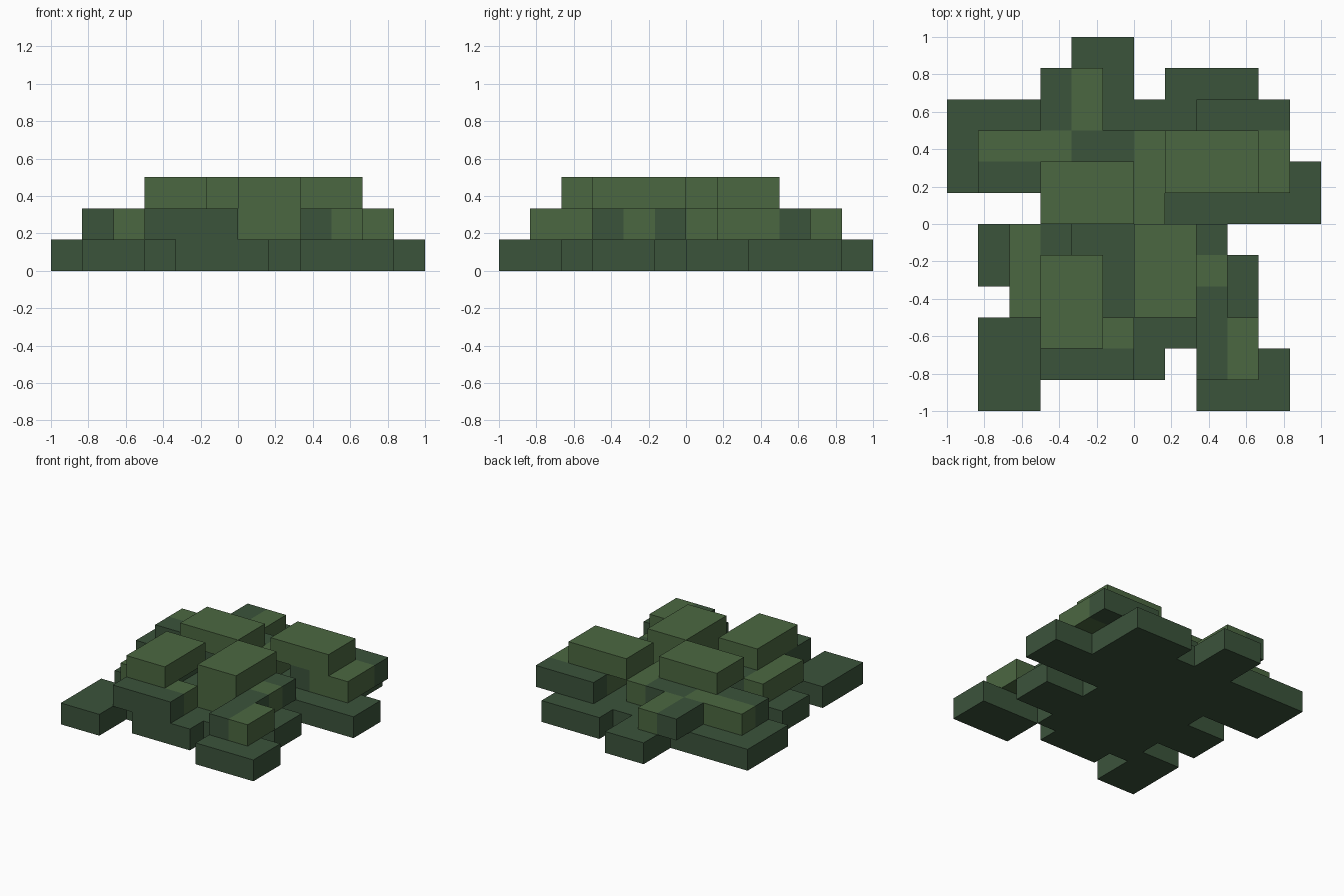
import bpy, bmesh

if "Cube" in bpy.data.objects:
    bpy.data.objects.remove(bpy.data.objects["Cube"])

U = 1 / 6  # edge of one grid cell


def material(name, rgb):
    m = bpy.data.materials.new(name)
    m.diffuse_color = (*rgb, 1)
    m.use_nodes = True
    m.node_tree.nodes["Principled BSDF"].inputs["Base Color"].default_value = m.diffuse_color
    return m


DARK = material("dark_green", (0.044, 0.087, 0.044))
LIGHT = material("light_green", (0.071, 0.137, 0.053))


def box(name, x0, x1, y0, y1, layer, is_light):
    """Box of whole grid cells; each cell is coloured by the rule is_light(x, y, normal)."""
    bm = bmesh.new()
    bmesh.ops.create_cube(bm, size=1)
    for v in bm.verts:
        v.co.x = x0 if v.co.x < 0 else x1
        v.co.y = y0 if v.co.y < 0 else y1
        v.co.z = layer if v.co.z < 0 else layer + 1
    # cut only the two-coloured layer into cells
    if layer == 1:
        for axis, lo, hi in ((0, x0, x1), (1, y0, y1)):
            for k in range(lo + 1, hi):
                co, no = [0, 0, 0], [0, 0, 0]
                co[axis], no[axis] = k, 1
                bmesh.ops.bisect_plane(bm, geom=bm.verts[:] + bm.edges[:] + bm.faces[:],
                                       plane_co=co, plane_no=no)
    bm.normal_update()
    for f in bm.faces:
        p = f.calc_center_median() - f.normal * 0.5  # centre of the cell behind the face
        f.material_index = int(is_light(p.x, p.y, f.normal))
    bmesh.ops.scale(bm, vec=(U, U, U), verts=bm.verts)
    me = bpy.data.meshes.new(name)
    bm.to_mesh(me)
    bm.free()
    me.materials.append(DARK)
    me.materials.append(LIGHT)
    ob = bpy.data.objects.new(name, me)
    bpy.context.collection.objects.link(ob)


# Dark bottom layer: core with blocks jutting out
for name, *r in (
    ("base_core", -3, 2, -4, 4),
    ("base_back_left", -6, -3, 1, 4),
    ("base_back", -2, 0, 4, 6),
    ("base_back_right", 1, 4, 2, 5),
    ("base_right", 2, 6, 0, 2),
    ("base_right_front", 2, 4, -3, -1),
    ("base_front_right", 2, 5, -6, -4),
    ("base_front", -2, 1, -5, -4),
    ("base_front_left", -5, -3, -6, -3),
    ("base_left", -5, -3, -2, 0),
):
    box(name, *r, 0, lambda x, y, n: False)

# Two-coloured middle layer
box("middle_left", -4, -2, -3, 0, 1, lambda x, y, n: x < -3)
box("middle_front", -3, 0, -5, -3, 1, lambda x, y, n: x > -1 and y > -4)
box("middle_centre_right", 0, 3, -3, 0, 1, lambda x, y, n: x < 2 or -2 < y < -1)
box("middle_front_right", 2, 4, -5, -3, 1, lambda x, y, n: x > 3)
box("middle_back", -3, -1, 3, 5, 1, lambda x, y, n: x > -2)
box("middle_back_left", -5, -1, 1, 3, 1, lambda x, y, n: y > 2 and x < -2)
box("middle_centre_back", -1, 1, 0, 3, 1, lambda x, y, n: x > 0)
box("middle_back_right", 2, 5, 1, 4, 1,
    lambda x, y, n: y < 3 and not (x < 3 and n.y < -0.5))

# Light top layer
for name, *r in (
    ("top_back_left", -3, 0, 0, 2),
    ("top_back_right", 1, 4, 1, 3),
    ("top_front_left", -3, -1, -4, -1),
    ("top_front_right", 0, 2, -3, 0),
):
    box(name, *r, 2, lambda x, y, n: True)
